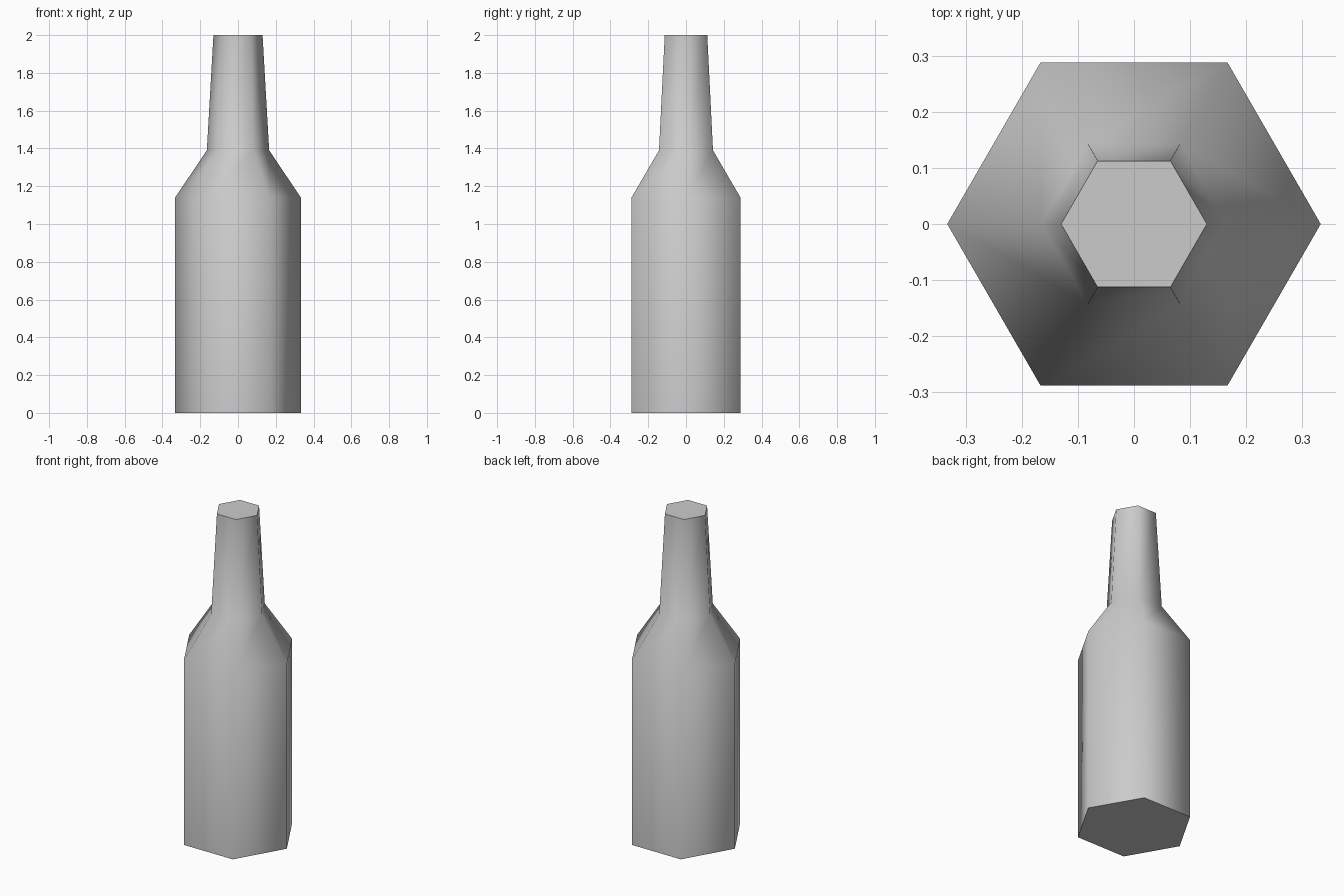
import bpy, bmesh
from math import cos, sin, tau

if "Cube" in bpy.data.objects:
    bpy.data.objects.remove(bpy.data.objects["Cube"])

SIDES = 6
# bottle profile: (radius, height) from base to mouth
PROFILE = [(0.333, 0.0), (0.333, 1.14), (0.165, 1.39), (0.13, 2.0)]

bm = bmesh.new()
rings = [[bm.verts.new((r * cos(tau * i / SIDES), r * sin(tau * i / SIDES), z))
          for i in range(SIDES)] for r, z in PROFILE]

# smooth-shaded body, shoulder and neck
for low, high in zip(rings, rings[1:]):
    for i in range(SIDES):
        j = (i + 1) % SIDES
        bm.faces.new((low[i], low[j], high[j], high[i])).smooth = True

# flat base and top with sharp rims
for ring in (rings[0][::-1], rings[-1]):
    cap = bm.faces.new(ring)
    cap.smooth = False
    for edge in cap.edges:
        edge.smooth = False

mesh = bpy.data.meshes.new("bottle")
bm.to_mesh(mesh)
bm.free()
bottle = bpy.data.objects.new("bottle", mesh)
bpy.context.collection.objects.link(bottle)
